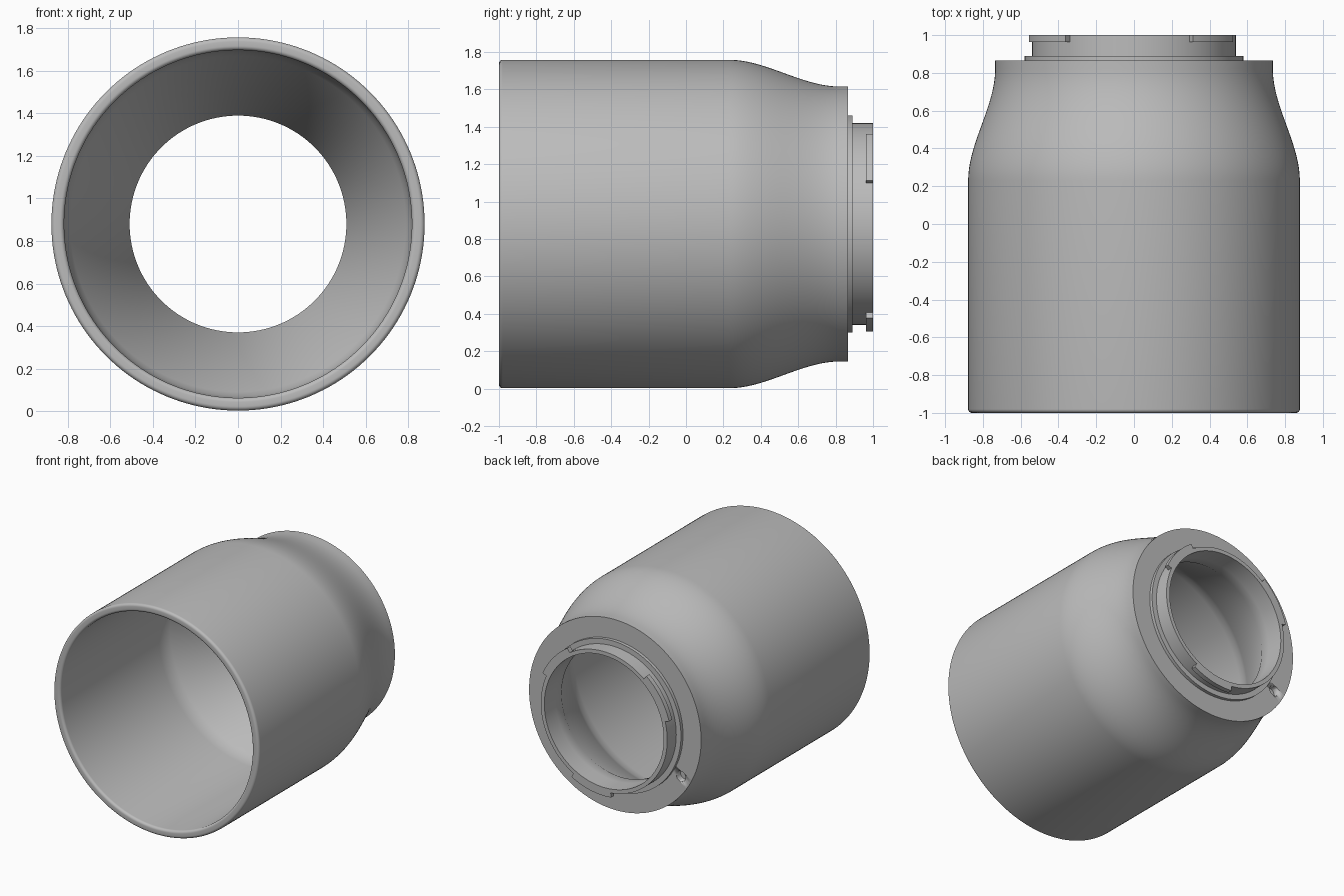
import bpy, bmesh, math
from mathutils import Matrix, Vector

CENTRE_Z = 0.88
BORE = 0.51
FLANGE_Y = 0.865

old = bpy.data.objects.get("Cube")
if old:
    bpy.data.objects.remove(old, do_unlink=True)

grey = bpy.data.materials.new("satin grey")
grey.use_nodes = True
colour = (0.5, 0.5, 0.5, 1)
grey.diffuse_color = colour
grey.node_tree.nodes["Principled BSDF"].inputs["Base Color"].default_value = colour


def finish(name, bm):
    """Turn a bmesh into a smooth shaded object on the barrel axis."""
    bmesh.ops.recalc_face_normals(bm, faces=bm.faces)
    mesh = bpy.data.meshes.new(name)
    bm.to_mesh(mesh)
    bm.free()
    mesh.materials.append(grey)
    obj = bpy.data.objects.new(name, mesh)
    bpy.context.collection.objects.link(obj)
    obj.location.z = CENTRE_Z
    bpy.ops.object.select_all(action='DESELECT')
    obj.select_set(True)
    bpy.context.view_layer.objects.active = obj
    bpy.ops.object.shade_smooth_by_angle(angle=math.radians(30))
    return obj


def lathe(name, profile, start=0, end=360, segments=160):
    """Sweep a closed (radius, y) profile around the y axis."""
    bm = bmesh.new()
    full = end - start == 360
    rings = []
    for i in range(segments if full else segments + 1):
        a = math.radians(start + (end - start) * i / segments)
        rings.append([bm.verts.new((r * math.cos(a), y, r * math.sin(a)))
                      for r, y in profile])
    n = len(profile)
    for i in range(segments):
        here, there = rings[i], rings[(i + 1) % len(rings)]
        for j in range(n):
            k = (j + 1) % n
            bm.faces.new((here[j], here[k], there[k], there[j]))
    if not full:
        bm.faces.new(rings[0])
        bm.faces.new(rings[-1])
    return finish(name, bm)


def arc(r, y, radius, a0, a1, steps=6):
    """Fillet points for a profile."""
    angles = [math.radians(a0 + (a1 - a0) * i / steps) for i in range(steps + 1)]
    return [(r + radius * math.cos(a), y + radius * math.sin(a)) for a in angles]


# Barrel: rounded front lip, straight wall, shoulder easing in to the flange
def shoulder(t):
    return 0.878 - 0.143 * t * t * (3 - 2 * t)

outer = [(shoulder(i / 24), 0.23 + 0.59 * i / 24) for i in range(25)]
lip = arc(0.838, -0.98, 0.02, 180, 270) + arc(0.858, -0.98, 0.02, 270, 360)
inner = [(BORE, FLANGE_Y), (BORE, 0.79), (0.79, 0.3), (0.808, 0.26), (0.818, 0.2)]
barrel = lathe("barrel", lip + outer + [(0.735, FLANGE_Y)] + inner)

# Locking pin hole in the flange
bm = bmesh.new()
bmesh.ops.create_cone(bm, cap_ends=True, segments=32, radius1=0.04, radius2=0.04,
                      depth=0.1, matrix=Matrix.Translation(Vector((-0.563, FLANGE_Y, -0.325)))
                      @ Matrix.Rotation(math.pi / 2, 4, 'X'))
cutter = finish("pin_hole_cutter", bm)
cutter.hide_render = True
cut = barrel.modifiers.new("pin hole", 'BOOLEAN')
cut.operation = 'DIFFERENCE'
cut.solver = 'EXACT'
cut.object = cutter
bpy.context.view_layer.objects.active = barrel
bpy.ops.object.modifier_apply(modifier=cut.name)
bpy.data.objects.remove(cutter, do_unlink=True)

# Mount ring: low step and neck
lathe("mount_ring", [(BORE, FLANGE_Y), (0.58, FLANGE_Y), (0.58, 0.89),
                     (0.54, 0.89), (0.54, 1.0), (BORE, 1.0)])

# Bayonet lugs around the neck
for name, start, end in (("left", 24, 57), ("right", 129, 165), ("lower", 264, 299)):
    lathe("bayonet_lug_" + name, [(0.535, 0.963), (0.575, 0.963), (0.575, 1.0), (0.535, 1.0)],
          start, end, 16)
